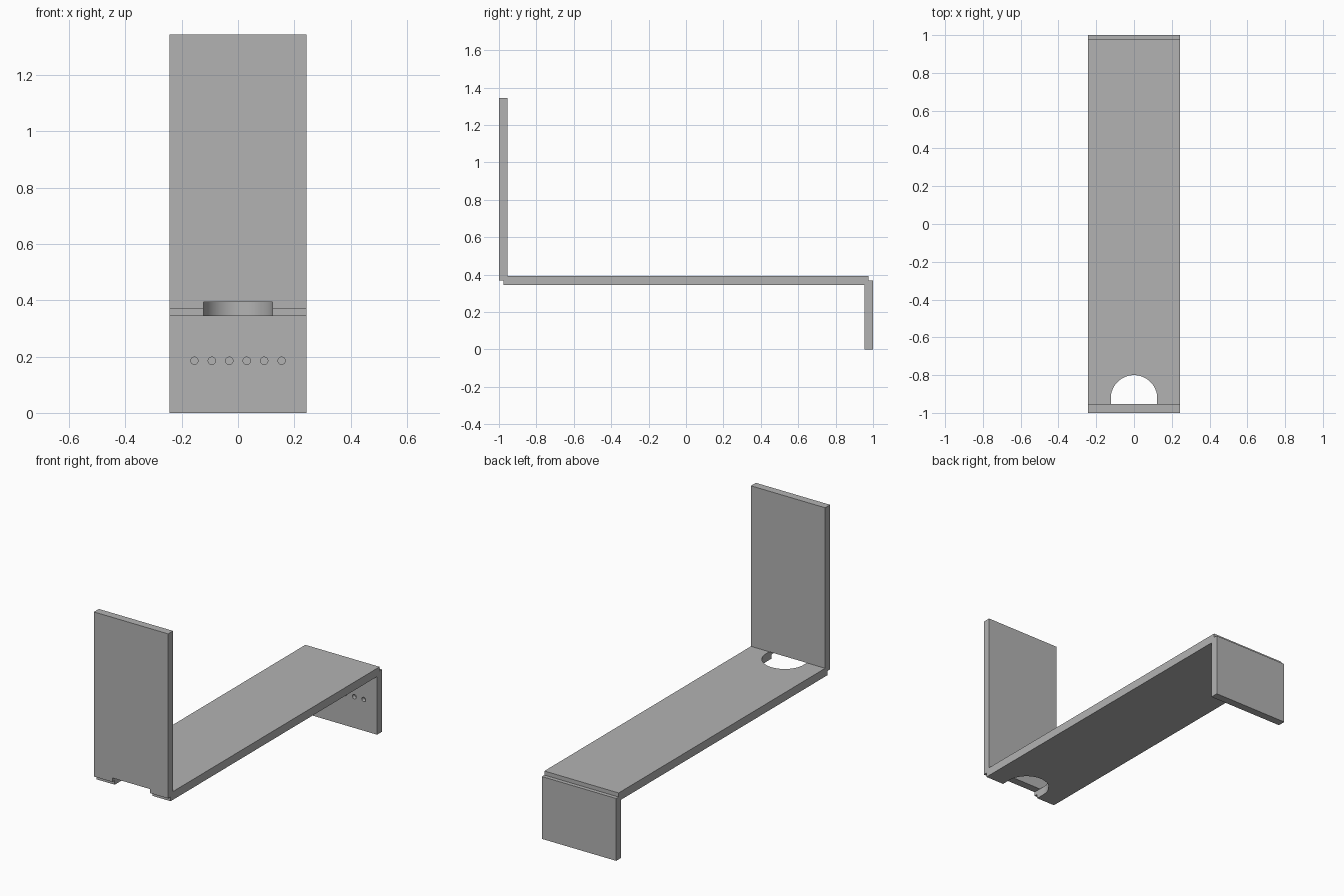
import bpy, bmesh
from mathutils import Matrix, Vector

if "Cube" in bpy.data.objects:
    bpy.data.objects.remove(bpy.data.objects["Cube"])

HALF_W = 0.243          # half width of the bent strip
T, STEP = 0.046, 0.023  # upright thickness and lap step
LOW, LAP, TOP = 0.344, 0.369, 0.393  # shelf underside, lap line, shelf top
HEIGHT = 1.343
SLOT_R = 0.123
HOLE_R, HOLE_Z, HOLE_GAP = 0.013, 0.185, 0.062

grey = bpy.data.materials.new("plain grey")
grey.use_nodes = True
colour = (0.45, 0.45, 0.45, 1)
grey.diffuse_color = colour
grey.node_tree.nodes["Principled BSDF"].inputs["Base Color"].default_value = colour


def make_object(name, bm):
    bmesh.ops.recalc_face_normals(bm, faces=bm.faces)
    mesh = bpy.data.meshes.new(name)
    bm.to_mesh(mesh)
    bm.free()
    mesh.materials.append(grey)
    obj = bpy.data.objects.new(name, mesh)
    bpy.context.collection.objects.link(obj)
    return obj


def extrude_profile(name, points, offset):
    bm = bmesh.new()
    face = bm.faces.new([bm.verts.new(p) for p in points])
    ext = bmesh.ops.extrude_face_region(bm, geom=[face])
    moved = [v for v in ext["geom"] if isinstance(v, bmesh.types.BMVert)]
    bmesh.ops.translate(bm, vec=Vector(offset), verts=moved)
    return make_object(name, bm)


def cut(target, cutter):
    mod = target.modifiers.new(cutter.name, 'BOOLEAN')
    mod.operation = 'DIFFERENCE'
    mod.solver = 'EXACT'
    mod.object = cutter
    cutter.hide_render = True
    cutter.hide_set(True)


# Stepped side outline: tall front upright, long shelf, short rear leg
outline = [(-1, HEIGHT), (-1, LAP), (-1 + STEP, LAP), (-1 + STEP, LOW),
           (1 - T, LOW), (1 - T, 0), (1, 0), (1, LAP),
           (1 - STEP, LAP), (1 - STEP, TOP), (-1 + T, TOP), (-1 + T, HEIGHT)]
bracket = extrude_profile("bracket", [(-HALF_W, y, z) for y, z in outline],
                          (2 * HALF_W, 0, 0))

# Round-ended slot, open at the front and as tall as the shelf
bm = bmesh.new()
bmesh.ops.create_cone(bm, cap_ends=True, segments=64, radius1=SLOT_R,
                      radius2=SLOT_R, depth=0.2)
for v in bm.verts:
    if v.co.y < -0.001:   # stretch the front half into straight sides
        v.co.x = SLOT_R if v.co.x > 0 else -SLOT_R
        v.co.y = -0.2
bmesh.ops.remove_doubles(bm, verts=bm.verts, dist=0.0001)
bmesh.ops.translate(bm, vec=(0, -0.923, TOP - 0.1), verts=bm.verts)
cut(bracket, make_object("slot_cutter", bm))

# Row of blind holes in the inner face of the rear leg
bm = bmesh.new()
for i in range(6):
    place = Matrix.Translation(((i - 2.5) * HOLE_GAP, 1 - T, HOLE_Z))
    bmesh.ops.create_cone(bm, cap_ends=True, segments=24, radius1=HOLE_R,
                          radius2=HOLE_R, depth=T,
                          matrix=place @ Matrix.Rotation(1.5707963, 4, 'X'))
cut(bracket, make_object("hole_cutter", bm))

# Apply the cuts and smooth the curved walls only
bpy.ops.object.select_all(action='DESELECT')
bpy.context.view_layer.objects.active = bracket
bracket.select_set(True)
for mod in list(bracket.modifiers):
    helper = mod.object
    bpy.ops.object.modifier_apply(modifier=mod.name)
    bpy.data.objects.remove(helper)
bpy.ops.object.shade_smooth_by_angle(angle=0.5)
